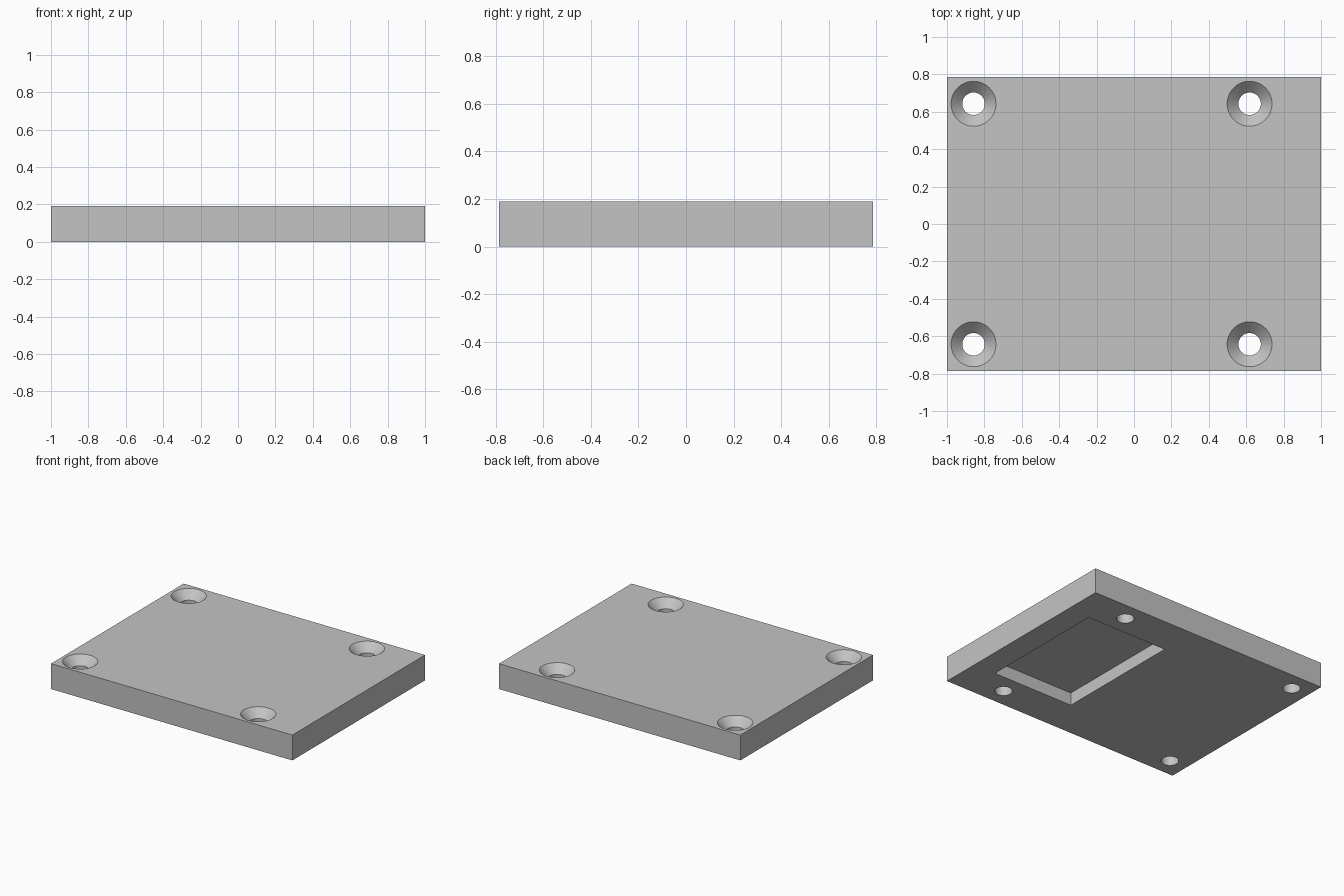
import bpy
import bmesh
import math
from mathutils import Matrix, Vector

cube = bpy.data.objects.get("Cube")
if cube:
    bpy.data.objects.remove(cube, do_unlink=True)

WIDTH, DEPTH, HEIGHT = 2.0, 1.57, 0.19
HOLE_R, SINK_R = 0.06, 0.12
SINK_DEPTH = SINK_R - HOLE_R
POCKET_DEPTH = 0.095

grey = bpy.data.materials.new("plain_grey")
grey.use_nodes = True
colour = (0.55, 0.55, 0.55, 1.0)
grey.diffuse_color = colour
grey.node_tree.nodes["Principled BSDF"].inputs["Base Color"].default_value = colour


def make_object(name, bm):
    bmesh.ops.recalc_face_normals(bm, faces=bm.faces)
    mesh = bpy.data.meshes.new(name)
    bm.to_mesh(mesh)
    bm.free()
    mesh.materials.append(grey)
    obj = bpy.data.objects.new(name, mesh)
    bpy.context.collection.objects.link(obj)
    return obj


def box(name, low, high):
    low, high = Vector(low), Vector(high)
    bm = bmesh.new()
    bmesh.ops.create_cube(bm, size=1, matrix=Matrix.Translation((low + high) / 2)
                          @ Matrix.Diagonal((high - low).to_4d()))
    return make_object(name, bm)


def countersunk_cutter(name, x, y):
    # Straight bore opening into a 45 degree cone, revolved from a profile
    extra = 0.02
    profile = [(0, -extra), (HOLE_R, -extra), (HOLE_R, HEIGHT - SINK_DEPTH),
               (SINK_R + extra, HEIGHT + extra), (0, HEIGHT + extra)]
    bm = bmesh.new()
    verts = [bm.verts.new((x + r, y, z)) for r, z in profile]
    edges = [bm.edges.new(pair) for pair in zip(verts, verts[1:])]
    bmesh.ops.spin(bm, geom=verts + edges, cent=(x, y, 0), axis=(0, 0, 1),
                   angle=math.tau, steps=64)
    bmesh.ops.remove_doubles(bm, verts=bm.verts, dist=0.0001)
    return make_object(name, bm)


# Plate
plate = box("mounting_plate", (-WIDTH / 2, -DEPTH / 2, 0), (WIDTH / 2, DEPTH / 2, HEIGHT))

# Rectangular pocket in the underside and four screw holes
cutters = [box("pocket_cutter", (0.145, -0.495, -0.05), (0.818, 0.495, POCKET_DEPTH))]
for x in (-0.858, 0.618):
    for y in (-0.643, 0.643):
        cutters.append(countersunk_cutter("screw_hole_cutter", x, y))

bpy.ops.object.select_all(action="DESELECT")
plate.select_set(True)
bpy.context.view_layer.objects.active = plate
for cutter in cutters:
    cutter.hide_render = True
    cut = plate.modifiers.new(cutter.name, "BOOLEAN")
    cut.operation = "DIFFERENCE"
    cut.solver = "EXACT"
    cut.object = cutter
    bpy.ops.object.modifier_apply(modifier=cut.name)
for cutter in cutters:
    bpy.data.objects.remove(cutter, do_unlink=True)

# Smooth bores with crisp rims
bpy.ops.object.shade_smooth_by_angle(angle=math.radians(30))
